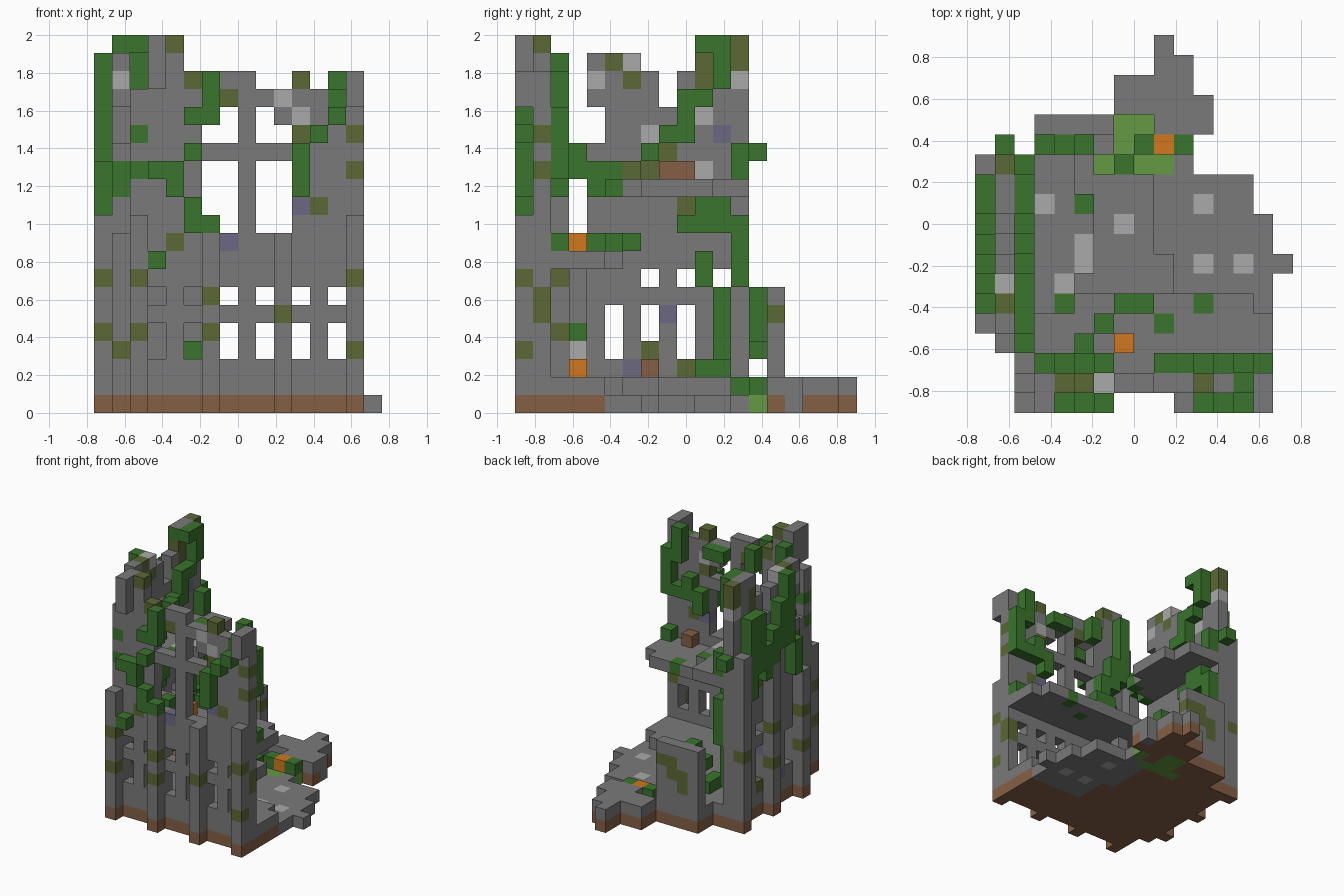
import bpy
import bmesh
from mathutils import Vector

cube = bpy.data.objects.get("Cube")
if cube:
    bpy.data.objects.remove(cube, do_unlink=True)

UNIT = 2 / 21
COLOURS = {
    "stone": (.195, .195, .195), "pale_stone": (.4, .4, .4),
    "moss": (.105, .138, .036), "ivy": (.043, .178, .027),
    "grass": (.125, .32, .055), "soil": (.232, .115, .06),
    "flower": (.64, .185, .014), "slate": (.15, .14, .225),
}
NAMES = list(COLOURS)
materials = []
for name, rgb in COLOURS.items():
    mat = bpy.data.materials.new(name)
    mat.use_nodes = True
    mat.diffuse_color = (*rgb, 1)
    bsdf = mat.node_tree.nodes["Principled BSDF"]
    bsdf.inputs["Base Color"].default_value = (*rgb, 1)
    bsdf.inputs["Roughness"].default_value = .9
    materials.append(mat)

blocks = {}   # grid cell -> [part, colour]
painted = {}  # (grid cell, axis, side) -> colour of that face alone


def span(v):
    return range(v[0], v[1] + 1) if isinstance(v, tuple) else (v,)


def fill(part, colour, x, y, z):
    """Fill free cells of an inclusive box with blocks."""
    for i in span(x):
        for j in span(y):
            for k in span(z):
                blocks.setdefault((i, j, k), [part, colour])


def carve(x, y, z):
    for i in span(x):
        for j in span(y):
            for k in span(z):
                blocks.pop((i, j, k), None)


def tint(colour, *cells):
    for c in cells:
        if c in blocks:
            blocks[c][1] = colour


def tint_front(colour, *spots):
    """Tint the first block met from the front at each (x, z)."""
    for i, k in spots:
        hit = [c for c in blocks if c[0] == i and c[2] == k]
        if hit:
            tint(colour, min(hit, key=lambda c: c[1]))


def tint_side(colour, *spots):
    """Tint the first block met from the open side at each (y, z)."""
    for j, k in spots:
        hit = [c for c in blocks if c[1] == j and c[2] == k]
        if hit:
            tint(colour, max(hit, key=lambda c: c[0]))


# Grass patch, then the soil base and fallen paving around it
fill("grass_patch", "grass", (6, 9), 12, 0)
fill("grass_patch", "grass", (7, 8), (13, 14), 0)
fill("grass_patch", "grass", 10, 13, 0)
fill("base", "soil", (2, 14), (1, 2), 0)
fill("base", "soil", (1, 14), (3, 4), 0)
fill("base", "soil", (1, 9), (5, 7), 0)
fill("base", "soil", (1, 8), (8, 12), 0)
fill("base", "soil", (3, 9), (13, 14), 0)
fill("base", "soil", (9, 11), 14, 0)
fill("paving", "stone", (9, 14), (5, 9), 0)
fill("paving", "stone", (9, 13), (10, 11), 0)
fill("paving", "stone", 10, 12, 0)
fill("paving", "stone", 15, 7, 0)
tint("pale_stone", (11, 7, 0), (13, 7, 0), (11, 10, 0))

# Back landing
for part, colour, k in (("base", "soil", 0), ("landing", "stone", 1)):
    fill(part, colour, (7, 10), (15, 16), k)
    fill(part, colour, (9, 10), 17, k)
    fill(part, colour, 9, 18, k)
    fill(part, "stone", 11, 15, k)
fill("landing", "stone", (9, 11), 14, 1)

# Front wall with a broken top
front_tops = [18, 21, 21, 19, 18, 19, 19, 18, 18, 19, 18, 18, 19]
for i, top in enumerate(front_tops, 2):
    fill("front_wall", "stone", i, 1, (1, top - 1))
fill("front_wall", "stone", 2, 2, (1, 13))
fill("front_wall", "stone", 3, 0, (18, 20))
fill("front_wall", "stone", 14, 0, (17, 18))

# Left wall with a broken top
left_tops = [10, 20, 20, 20, 19, 17, 19, 21, 21, 21]
for j, top in enumerate(left_tops, 3):
    fill("left_wall", "stone", 1, j, (1, top - 1))
carve(1, 4, (15, 16))

# Window openings
for n in range(6):
    i = 3 + 2 * n
    carve(i, 1, (3, 4))
    carve(i, 1, 6)
for n in range(4):
    j = 5 + 2 * n
    carve(1, j, (3, 5))
    carve(1, j, 7)
for x in ((6, 7), (9, 10)):
    carve(x, 1, (10, 13))
    carve(x, 1, (15, 16))
fill("front_wall", "stone", 10, 1, 16)
fill("left_wall", "stone", 1, 7, 3)
fill("left_wall", "stone", 1, 5, 7)

# Buttresses on both walls
for i, top in zip((2, 6, 10, 14), (10, 9, 9, 10)):
    fill("base", "soil", i, 0, 0)
    fill("front_buttress", "stone", i, 0, (1, top))
for j, top in zip((4, 8, 12), (10, 12, 14)):
    fill("base", "soil", 0, j, 0)
    fill("left_buttress", "stone", 0, j, (1, top))

# Back wall stub
fill("back_wall", "stone", (3, 6), 14, (1, 6))

# Ground floor, upper floor and ledge
fill("ground_floor", "stone", (2, 13), (2, 5), 1)
fill("ground_floor", "stone", 14, (2, 4), 1)
fill("ground_floor", "stone", (2, 9), (6, 7), 1)
fill("ground_floor", "stone", (2, 8), (8, 11), 1)
fill("ground_floor", "stone", (2, 5), 12, 1)
fill("ground_floor", "stone", (3, 6), 13, 1)
fill("upper_floor", "stone", (2, 14), (2, 4), 8)
fill("upper_floor", "stone", (2, 13), 5, 8)
fill("ledge", "stone", (2, 4), (5, 12), 12)
fill("ledge", "stone", 5, (7, 10), 12)
fill("rubble", "soil", 12, 2, 9)
fill("rubble", "soil", 2, (8, 9), 13)
fill("rubble", "soil", 3, 7, 2)
fill("rubble", "stone", 4, 3, (5, 7))
fill("rubble", "pale_stone", 4, 3, 3)
tint("pale_stone", (7, 9, 1))
tint("ivy", (9, 4, 8), (11, 5, 8))

# Worn and mossy patches on single faces
for cell in ((5, 8, 12), (5, 7, 12), (4, 6, 12), (3, 10, 12)):
    painted[cell, 2, 1] = "pale_stone"
for i, k in ((4, 3), (4, 4), (5, 4), (5, 5)):
    painted[(i, 14, k), 1, 1] = "moss"
painted[(5, 10, 12), 2, 1] = "ivy"
painted[(2, 6, 13), 2, 1] = "ivy"
painted[(1, 10, 20), 1, -1] = "ivy"
painted[(10, 1, 17), 1, -1] = "pale_stone"

# Ivy on the outside of the front wall
for i, z in ((3, 13), (4, (12, 13)), (5, 14), (5, 16), (5, (10, 11)),
             (6, (16, 18)), (6, 10), (3, 8),
             (11, (12, 14)), (12, 15), (13, 16)):
    fill("front_ivy", "ivy", i, 0, z)

# Ivy on the inside of the front wall
for i, z in ((3, (14, 19)), (4, (13, 15)), (5, (12, 13)), (6, (17, 18)),
             (9, 17), (10, 17), (11, (12, 13)), (12, (13, 14)),
             (13, (16, 18)), (13, 13), (14, (13, 16)), (14, 9)):
    fill("inner_ivy", "ivy", i, 2, z)

# Ivy on the outside of the left wall
for j, z in ((5, (11, 13)), (6, (14, 19)), (7, (14, 17)), (8, (13, 15)),
             (9, (12, 14)), (10, (13, 17)), (11, (11, 17))):
    fill("left_ivy", "ivy", 0, j, z)
fill("left_ivy", "ivy", 1, 13, 14)

# Ivy on the inside of the left wall
for j, z in ((3, (13, 14)), (4, (12, 13)), (5, 13), (6, 13), (6, 9), (7, 14),
             (8, 15), (9, (15, 17)), (10, 17), (10, 20), (11, (18, 20)),
             (12, (13, 14)), (11, (3, 6)), (10, (7, 8)), (12, (7, 10)),
             (9, 10), (10, (10, 11)), (11, (10, 11))):
    fill("inner_ivy", "ivy", 2, j, z)
tint("ivy", (4, 5, 12))

# Plants on the floors and the stub
fill("plants", "ivy", 3, 13, 5)
fill("plants", "ivy", 4, 13, (3, 6))
fill("plants", "ivy", 5, 13, 3)
fill("plants", "ivy", 4, (10, 11), 2)
fill("plants", "ivy", 4, 3, 4)
for i, j in ((7, 5), (8, 5), (6, 4), (5, 3)):
    fill("plants", "ivy", i, j, 9)
for i, j in ((8, 13), (10, 13), (7, 12)):
    fill("plants", "ivy", i, j, 1)
for cell in ((9, 13, 1), (7, 3, 2), (7, 3, 9)):
    fill("flowers", "flower", *cell)

# Weathered blocks
tint_front("moss", (0, 7), (2, 7), (0, 4), (2, 4), (6, 4), (1, 3), (6, 6),
           (10, 5), (14, 3), (14, 7), (4, 9), (12, 11), (14, 13), (14, 15),
           (11, 15), (11, 18), (7, 17), (5, 18), (4, 20))
tint_front("ivy", (1, 12), (1, 13), (2, 13), (2, 15), (13, 17))
tint_front("slate", (7, 9), (11, 11))
tint_front("pale_stone", (11, 16))
tint_side("moss", (1, 5), (1, 6), (2, 4), (2, 7), (7, 3), (9, 2), (14, 5),
          (9, 11), (6, 13), (7, 13), (8, 14), (5, 19), (6, 18), (12, 19),
          (12, 20), (10, 18), (10, 19))
tint_side("slate", (6, 2), (8, 5), (11, 15))
tint_side("pale_stone", (4, 18), (6, 19), (7, 15), (10, 16), (10, 13), (12, 18))
tint("pale_stone", (6, 1, 17))
tint("moss", (0, 8, 4), (0, 8, 7), (0, 12, 6))

# Build one mesh per part, keeping only the exposed faces
AXES = [Vector(a) for a in ((1, 0, 0), (0, 1, 0), (0, 0, 1))]
ORIGIN = Vector((8, 9.5, 0))
for part in sorted({b[0] for b in blocks.values()}):
    bm = bmesh.new()
    for cell, (owner, colour) in blocks.items():
        if owner != part:
            continue
        centre = Vector(cell) + Vector((.5, .5, .5)) - ORIGIN
        for a in range(3):
            u, v = AXES[(a + 1) % 3] / 2, AXES[(a + 2) % 3] / 2
            for side in (-1, 1):
                normal = AXES[a] * side
                if tuple(int(c) for c in Vector(cell) + normal) in blocks:
                    continue
                mid = centre + normal / 2
                ring = [mid - u - v, mid + u - v, mid + u + v, mid - u + v]
                face = bm.faces.new([bm.verts.new(p * UNIT) for p in ring[::side]])
                shade = painted.get((cell, a, side), colour)
                face.material_index = NAMES.index(shade)
    bmesh.ops.remove_doubles(bm, verts=bm.verts, dist=UNIT / 100)
    mesh = bpy.data.meshes.new(part)
    bm.to_mesh(mesh)
    bm.free()
    for mat in materials:
        mesh.materials.append(mat)
    bpy.context.collection.objects.link(bpy.data.objects.new(part, mesh))
